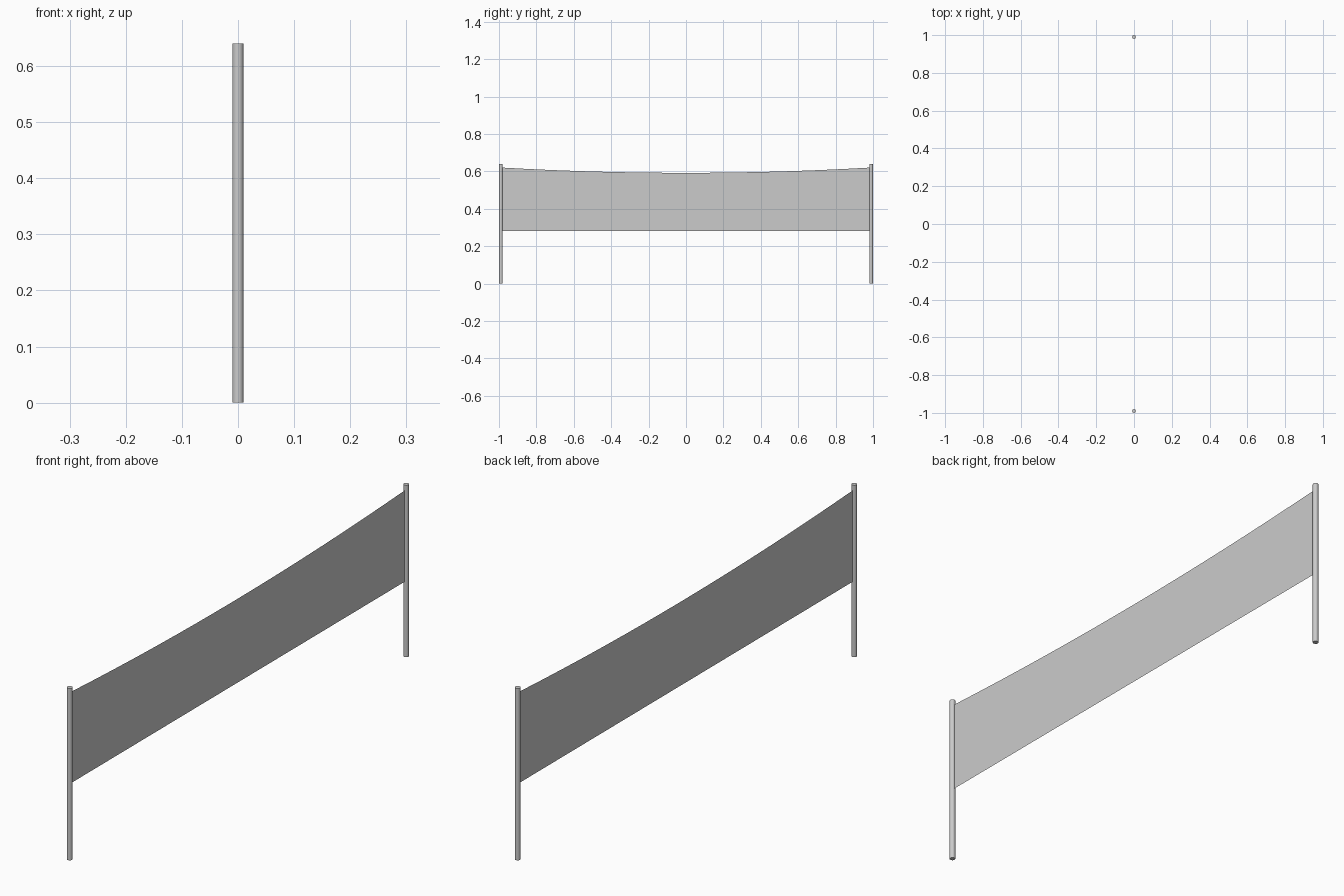
import bpy, bmesh

if "Cube" in bpy.data.objects:
    bpy.data.objects.remove(bpy.data.objects["Cube"])

POST_R, POST_H, POST_Y = 0.01, 0.64, 0.99
HALF = 0.982                      # net half width
BOTTOM, TOP_MID, SAG = 0.28, 0.592, 0.028

# Two upright posts
for name, side in (("left_post", -1), ("right_post", 1)):
    bpy.ops.mesh.primitive_cylinder_add(
        vertices=16, radius=POST_R, depth=POST_H,
        location=(0, side * POST_Y, POST_H / 2))
    post = bpy.context.object
    post.name = name
    bpy.ops.object.shade_smooth_by_angle()

# Net: a single thin sheet whose top edge sags toward the middle
bm = bmesh.new()
segments = 16
columns = []
for i in range(segments + 1):
    t = 2 * i / segments - 1
    columns.append((bm.verts.new((0, t * HALF, BOTTOM)),
                    bm.verts.new((0, t * HALF, TOP_MID + SAG * t * t))))
for (b0, t0), (b1, t1) in zip(columns, columns[1:]):
    bm.faces.new((b0, b1, t1, t0))
mesh = bpy.data.meshes.new("net")
bm.to_mesh(mesh)
bm.free()
bpy.context.collection.objects.link(bpy.data.objects.new("net", mesh))
